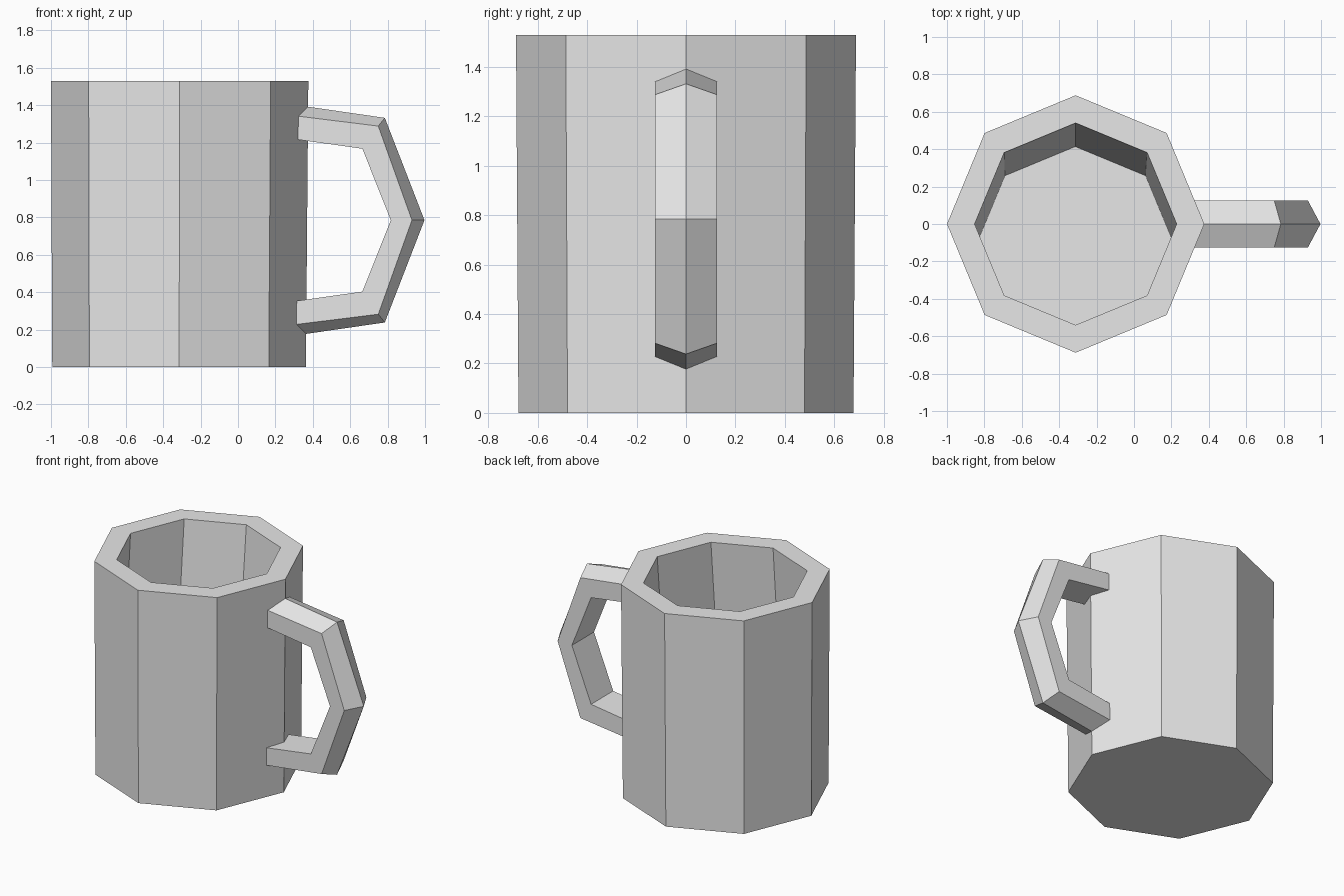
import bpy, bmesh
from math import cos, sin, tau

cube = bpy.data.objects.get("Cube")
if cube:
    bpy.data.objects.remove(cube, do_unlink=True)

# One plain grey for the whole mug
grey = bpy.data.materials.new("light_grey")
grey.use_nodes = True
grey.diffuse_color = (0.8, 0.8, 0.8, 1)
grey.node_tree.nodes["Principled BSDF"].inputs["Base Color"].default_value = (0.8, 0.8, 0.8, 1)


def skin(name, rings):
    """Bridge equal rings of points into a closed, flat-shaded tube."""
    bm = bmesh.new()
    loops = [[bm.verts.new(p) for p in ring] for ring in rings]
    n = len(loops[0])
    for a, b in zip(loops, loops[1:]):
        for i in range(n):
            j = (i + 1) % n
            bm.faces.new((a[i], a[j], b[j], b[i]))
    bm.faces.new(loops[0])
    bm.faces.new(loops[-1])
    bmesh.ops.recalc_face_normals(bm, faces=bm.faces)
    mesh = bpy.data.meshes.new(name)
    bm.to_mesh(mesh)
    bm.free()
    mesh.materials.append(grey)
    obj = bpy.data.objects.new(name, mesh)
    bpy.context.collection.objects.link(obj)
    return obj


def octagon(x, y, z, radius):
    return [(x + radius * cos(tau * i / 8), y + radius * sin(tau * i / 8), z)
            for i in range(8)]


# Cup: outer base, outer rim, inner rim, then a floor set toward the front
skin("cup", [
    octagon(-0.315, 0, 0, 0.678),
    octagon(-0.312, 0, 1.53, 0.688),
    octagon(-0.312, 0, 1.53, 0.54),
    octagon(-0.314, -0.118, 0.13, 0.532),
])

# Handle: flat inside, ridged outside; (ridge, shoulder, inner) per station
MID, HALF = 0.785, 0.125
upper = [
    ((0.35, 0.61), (0.29, 0.56), (0.29, 0.435)),
    ((0.785, 0.547), (0.75, 0.503), (0.665, 0.382)),
]
tip = [((0.997, 0), (0.93, 0), (0.817, 0))]
lower = [tuple((x, -z) for x, z in s) for s in reversed(upper)]

rings = []
for ridge, shoulder, inner in upper + tip + lower:
    outline = [(ridge, 0), (shoulder, HALF), (inner, HALF),
               (inner, -HALF), (shoulder, -HALF)]
    rings.append([(x, y, MID + z) for (x, z), y in outline])
skin("handle", rings)
